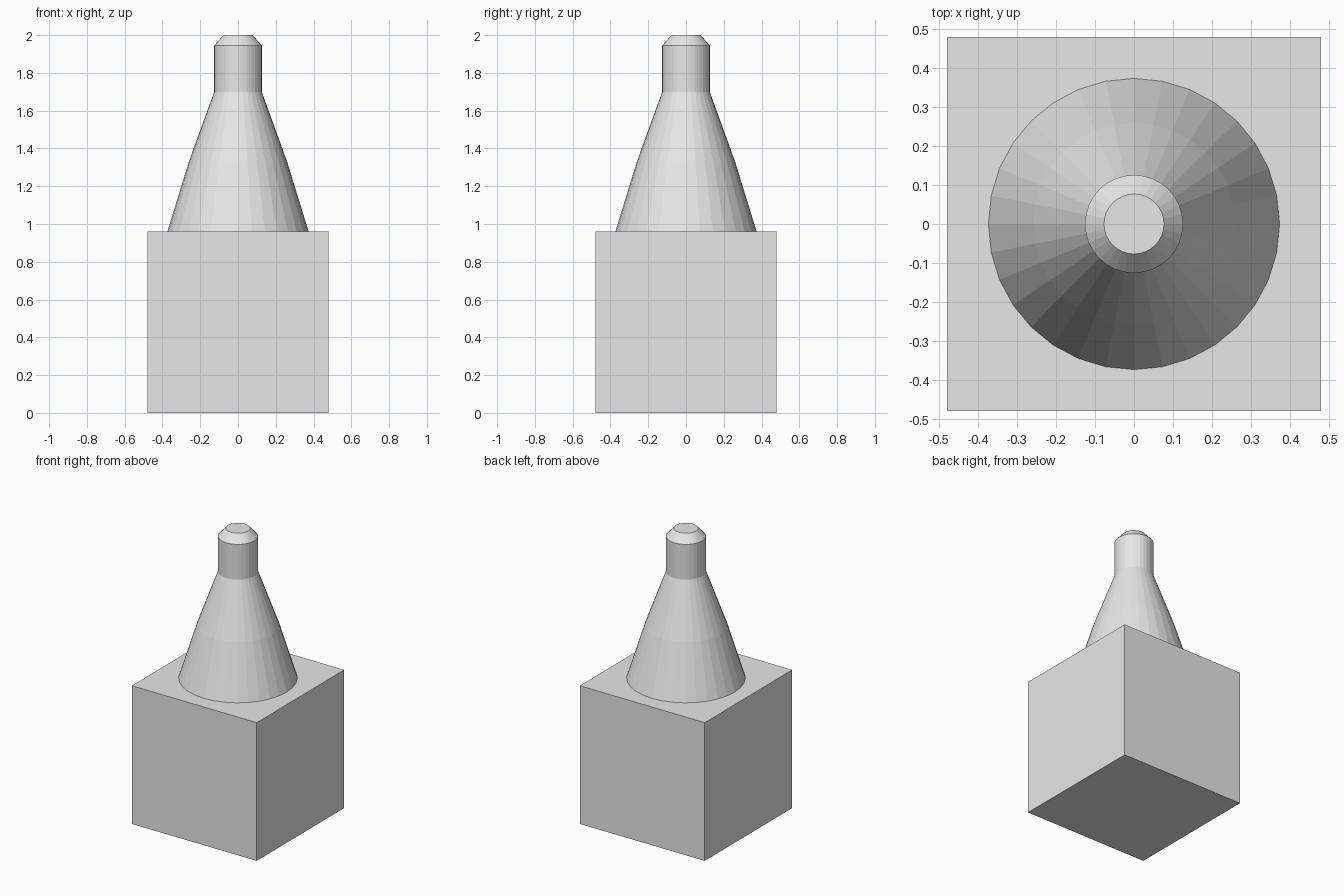
import bpy
import bmesh
import math

SIDES = 32
BASE = 0.96  # edge length of the cube base

default = bpy.data.objects.get("Cube")
if default:
    bpy.data.objects.remove(default, do_unlink=True)

grey = bpy.data.materials.new("light_grey")
grey.use_nodes = True
grey.diffuse_color = (0.8, 0.8, 0.8, 1)
grey.node_tree.nodes["Principled BSDF"].inputs["Base Color"].default_value = (0.8, 0.8, 0.8, 1)


def add_object(name, bm):
    bmesh.ops.recalc_face_normals(bm, faces=bm.faces)
    mesh = bpy.data.meshes.new(name)
    bm.to_mesh(mesh)
    bm.free()
    mesh.materials.append(grey)
    obj = bpy.data.objects.new(name, mesh)
    bpy.context.collection.objects.link(obj)
    return obj


# Square base block
bm = bmesh.new()
bmesh.ops.create_cube(bm, size=BASE)
bmesh.ops.translate(bm, verts=bm.verts, vec=(0, 0, BASE / 2))
add_object("base_block", bm)

# Faceted tapering spire: flared cone, straight neck, chamfered tip
profile = [(0.374, BASE), (0.26, 1.33), (0.126, 1.7), (0.126, 1.945), (0.077, 2.0)]
bm = bmesh.new()
rings = []
for radius, z in profile:
    angles = [2 * math.pi * i / SIDES for i in range(SIDES)]
    rings.append([bm.verts.new((radius * math.cos(a), radius * math.sin(a), z)) for a in angles])
for lower, upper in zip(rings, rings[1:]):
    for i in range(SIDES):
        j = (i + 1) % SIDES
        bm.faces.new((lower[i], lower[j], upper[j], upper[i]))
bm.faces.new(rings[-1])
bm.faces.new(reversed(rings[0]))
add_object("tapered_spire", bm)
